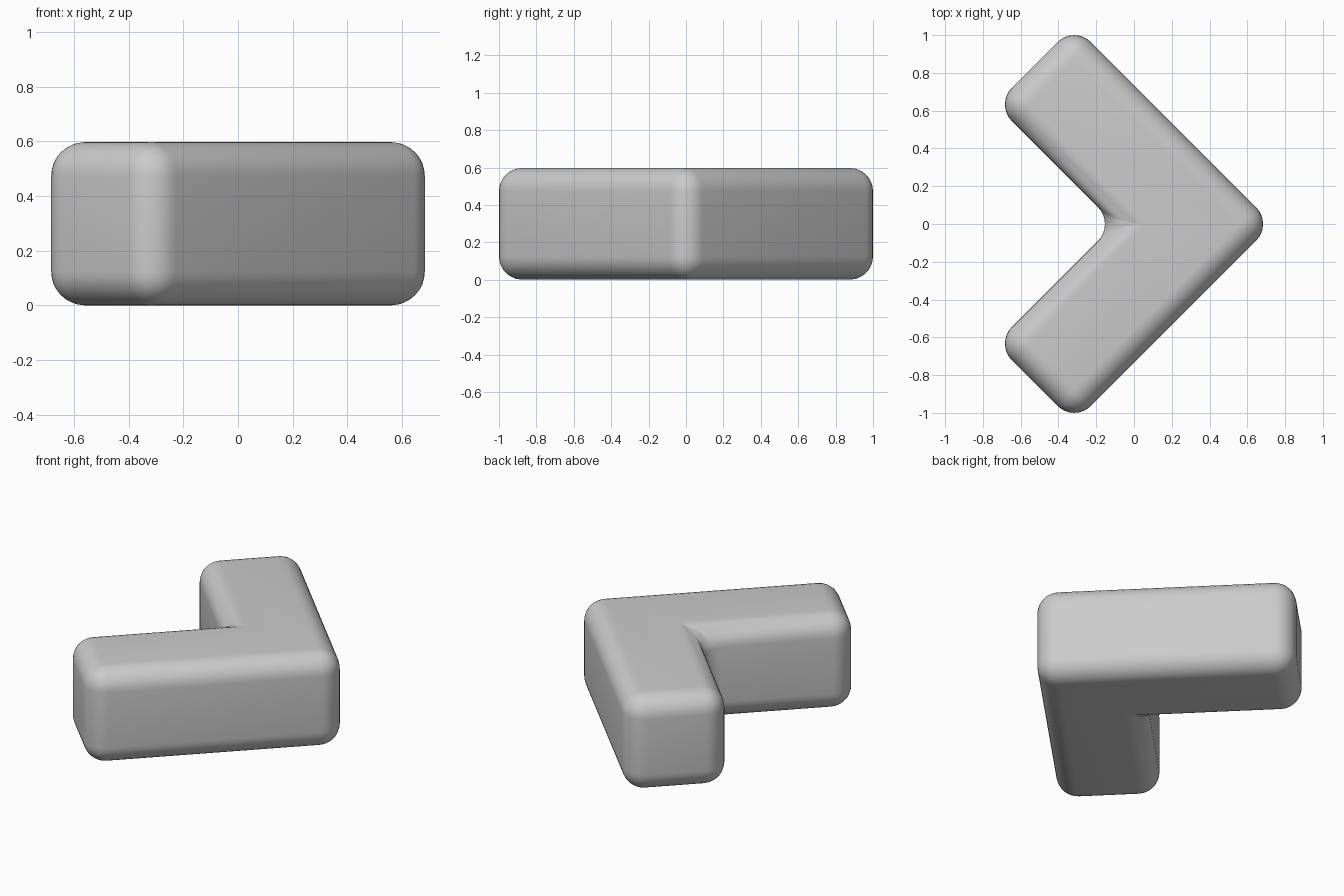
import bpy, bmesh, math

if "Cube" in bpy.data.objects:
    bpy.data.objects.remove(bpy.data.objects["Cube"])

R = 0.125        # edge rounding
L, W, H = 1.487, 0.592, 0.598   # arm length, arm width, height
s = math.sqrt(0.5)
apex = (L + W) * s / 2          # sharp outer corner on +x
inner = apex - 2 * W * s        # sharp inner corner

# L-shaped outline, pointing along +x
outline = [(apex, 0), (apex - L * s, L * s), (apex - (L + W) * s, (L - W) * s),
           (inner, 0), (apex - (L + W) * s, -(L - W) * s), (apex - L * s, -L * s)]

bm = bmesh.new()
base = bm.faces.new([bm.verts.new((x, y, 0)) for x, y in outline])
top = bmesh.ops.extrude_face_region(bm, geom=[base])
bmesh.ops.translate(bm, vec=(0, 0, H),
                    verts=[v for v in top["geom"] if isinstance(v, bmesh.types.BMVert)])
bmesh.ops.recalc_face_normals(bm, faces=bm.faces)
mesh = bpy.data.meshes.new("corner_block")
bm.to_mesh(mesh)
bm.free()

block = bpy.data.objects.new("corner_block", mesh)
bpy.context.collection.objects.link(block)

# Rounded edges
bevel = block.modifiers.new("Rounding", "BEVEL")
bevel.width = R
bevel.segments = 8
bevel.limit_method = "ANGLE"
mesh.shade_smooth()
